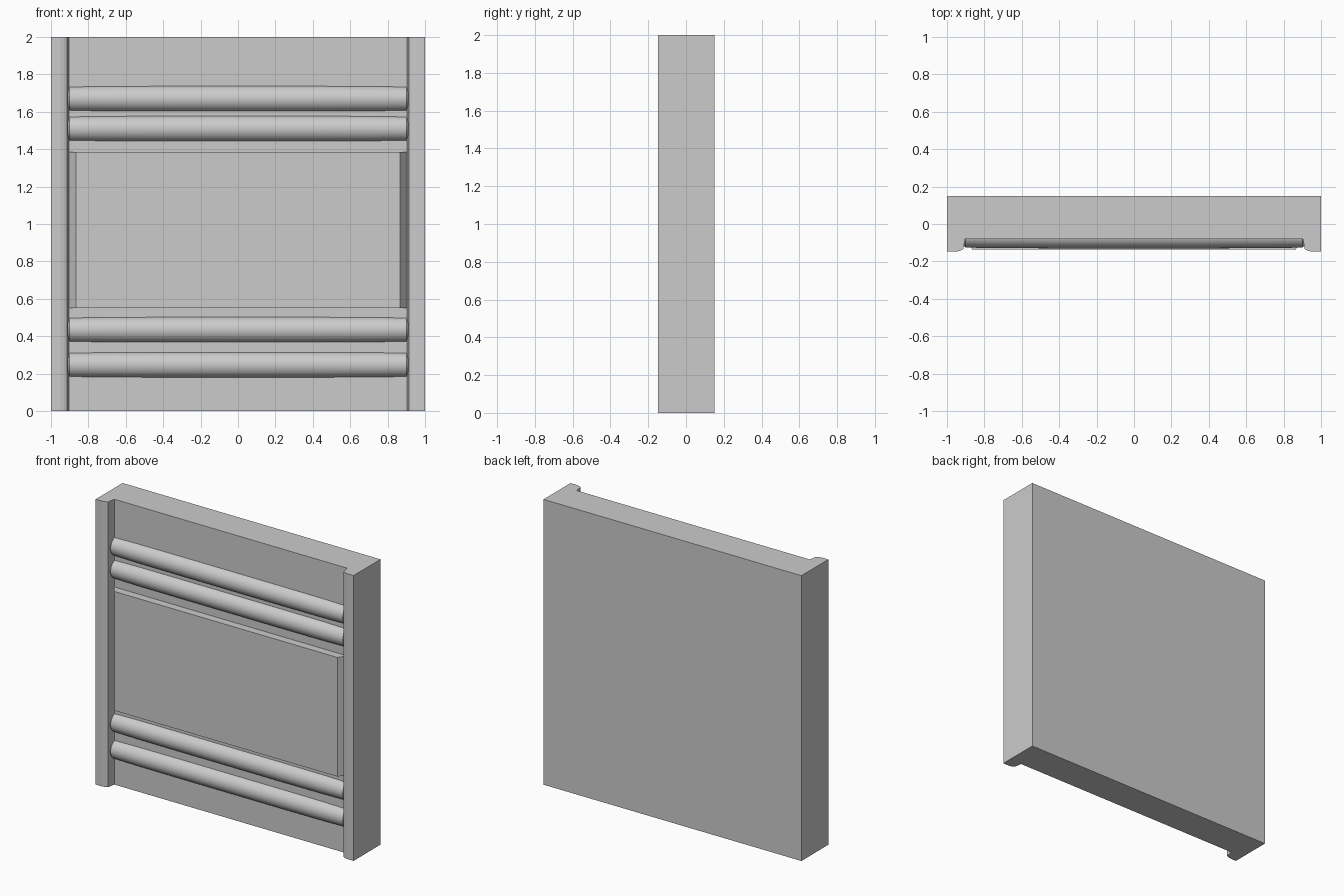
import bpy, bmesh, math

if "Cube" in bpy.data.objects:
    bpy.data.objects.remove(bpy.data.objects["Cube"])


def finish(name, bm, smooth=None):
    bmesh.ops.recalc_face_normals(bm, faces=bm.faces)
    me = bpy.data.meshes.new(name)
    bm.to_mesh(me)
    bm.free()
    ob = bpy.data.objects.new(name, me)
    bpy.context.collection.objects.link(ob)
    if smooth:
        bpy.ops.object.select_all(action='DESELECT')
        ob.select_set(True)
        bpy.context.view_layer.objects.active = ob
        bpy.ops.object.shade_smooth_by_angle(angle=math.radians(smooth))
    return ob


def extrude_z(name, half, z0, z1):
    """Mirror a half outline (x > 0, front to back) and extrude it upward."""
    pts = half + [(-x, y) for x, y in reversed(half)]
    bm = bmesh.new()
    face = bm.faces.new([bm.verts.new((x, y, z0)) for x, y in pts])
    geom = bmesh.ops.extrude_face_region(bm, geom=[face])["geom"]
    top = [v for v in geom if isinstance(v, bmesh.types.BMVert)]
    bmesh.ops.translate(bm, verts=top, vec=(0, 0, z1 - z0))
    return finish(name, bm)


def round_bar(name, z, sides=32):
    """Round bar along x, tapering slightly to its ends."""
    half = [(0.0, 0.07), (0.4, 0.07), (0.72, 0.069), (0.9, 0.066), (0.912, 0.055)]
    rings = [(-x, r) for x, r in reversed(half[1:])] + half
    bm = bmesh.new()
    loops = []
    for x, r in rings:
        loops.append([bm.verts.new((x, -0.06 + r * math.cos(a), z + r * math.sin(a)))
                      for a in (2 * math.pi * i / sides for i in range(sides))])
    for a, b in zip(loops, loops[1:]):
        for i in range(sides):
            j = (i + 1) % sides
            bm.faces.new((a[i], a[j], b[j], b[i]))
    bm.faces.new(loops[0])
    bm.faces.new(loops[-1])
    return finish(name, bm, smooth=35)


# Slab with a raised side rail at each edge and a recessed face between them
extrude_z("frame_slab", [(0.903, -0.08), (0.913, -0.135), (0.93, -0.143),
                         (0.95, -0.148), (1.0, -0.148), (1.0, 0.15)], 0, 2)

# Raised centre panel with sloped sides
extrude_z("centre_panel", [(0.865, -0.135), (0.905, -0.08), (0.905, -0.06)], 0.55, 1.385)

# Two pairs of horizontal bars
for i, z in enumerate((0.247, 0.435, 1.51, 1.67)):
    round_bar(f"cross_bar_{i + 1}", z)
